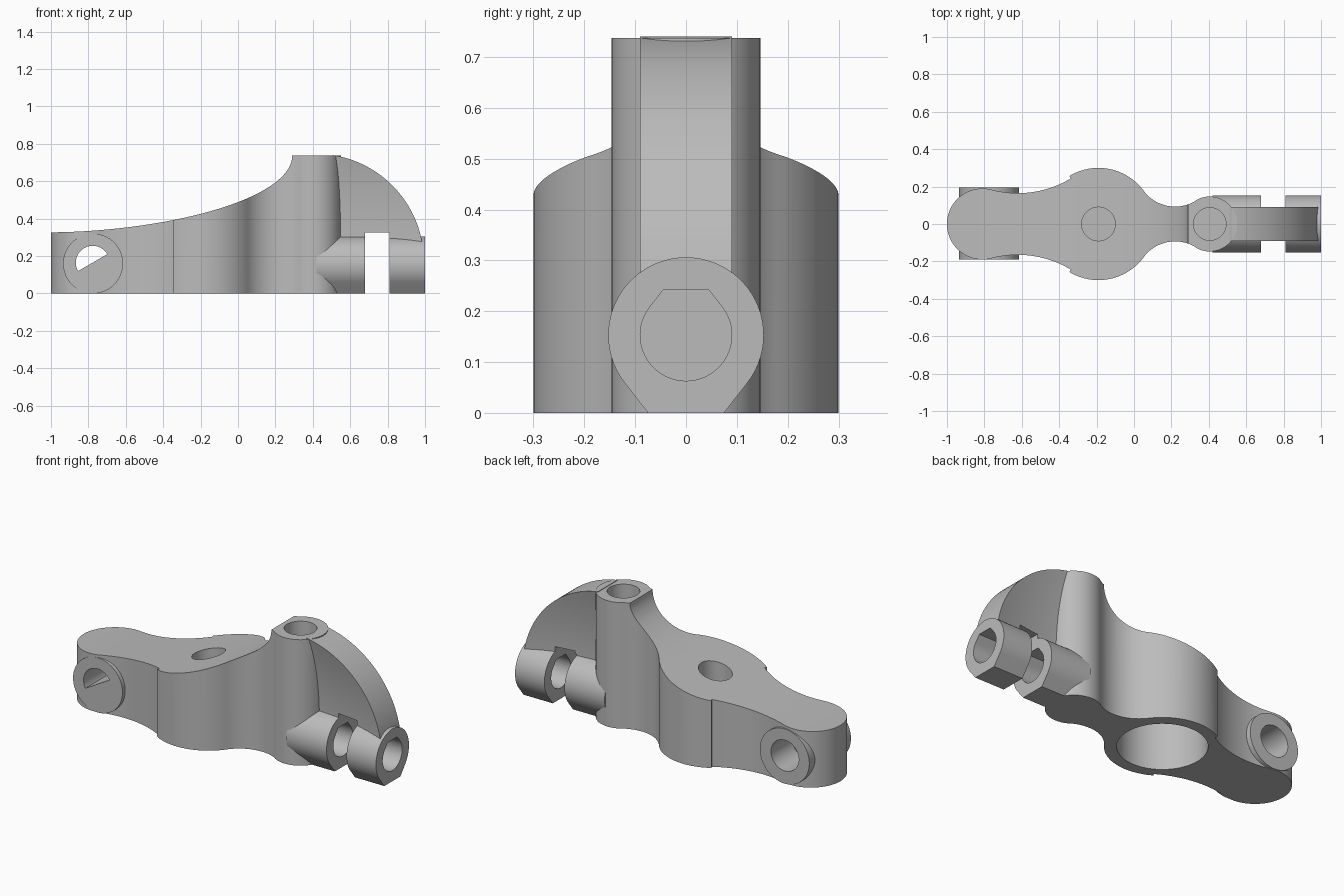
import bpy, bmesh
from math import sin, cos, tan, radians, pi
from mathutils import Vector

if "Cube" in bpy.data.objects:
    bpy.data.objects.remove(bpy.data.objects["Cube"])

grey = bpy.data.materials.new("light grey")
grey.use_nodes = True
grey.diffuse_color = (0.5, 0.5, 0.5, 1)
grey.node_tree.nodes["Principled BSDF"].inputs["Base Color"].default_value = (0.5, 0.5, 0.5, 1)


def make_object(name, bm):
    bmesh.ops.remove_doubles(bm, verts=bm.verts, dist=1e-5)
    bmesh.ops.recalc_face_normals(bm, faces=bm.faces)
    mesh = bpy.data.meshes.new(name)
    bm.to_mesh(mesh)
    bm.free()
    mesh.materials.append(grey)
    obj = bpy.data.objects.new(name, mesh)
    bpy.context.collection.objects.link(obj)
    return obj


def prism(name, points, axis, start, end):
    """Extrude a closed 2D outline along x, y or z."""
    place = {"x": lambda a, b: (start, a, b),
             "y": lambda a, b: (a, start, b),
             "z": lambda a, b: (a, b, start)}[axis]
    bm = bmesh.new()
    face = bm.faces.new([bm.verts.new(place(a, b)) for a, b in points])
    moved = bmesh.ops.extrude_face_region(bm, geom=[face])["geom"]
    shift = Vector([(end - start) * (axis == k) for k in "xyz"])
    bmesh.ops.translate(bm, vec=shift, verts=[v for v in moved if isinstance(v, bmesh.types.BMVert)])
    return make_object(name, bm)


def arc(cx, cy, r, a0, a1, n=24):
    angles = [radians(a0 + (a1 - a0) * i / n) for i in range(n + 1)]
    return [(cx + r * cos(a), cy + r * sin(a)) for a in angles]


def circle(cx, cy, r, n=64):
    return arc(cx, cy, r, 0, 360, n)[:-1]


def teardrop(cx, cy, r, side):
    """Circle whose top (side 1) or bottom (side -1) is squared off by tangents."""
    half = r * tan(radians(26))
    pts = arc(0, 0, r, 142, 398, 48) + [(half, r), (-half, r)]
    return [(cx + a, cy + side * b) for a, b in pts]


def cut(obj, *cutters):
    for c in cutters:
        c.hide_render = True
        c.hide_set(True)
        mod = obj.modifiers.new("cut " + c.name, "BOOLEAN")
        mod.operation = "DIFFERENCE"
        mod.solver = "EXACT"
        mod.object = c


# Arm: waisted outline made of tangent arcs
half = (arc(-0.81, 0, 0.19, 180, 75) + arc(-0.62, 0.71, 0.545, 255, 301.2)
        + arc(-0.19, 0, 0.3, 121.2, 36.4) + arc(0.22, 0.303, 0.21, 216.4, 301.4)
        + arc(0.405, 0, 0.147, 121.4, 0))
outline = half + [(x, -y) for x, y in reversed(half[1:-1])]
HEIGHT = 0.737
arm = prism("arm", outline, "z", 0, HEIGHT)

# Sweeping top of the arm
sweep = []
for i in range(49):
    u = sin(pi / 2 * i / 48)
    sweep.append((-1 + 1.29 * u, HEIGHT - 0.41 * max(0, 1 - u ** 1.8) ** 0.5))
sweep = [(-1.1, 0.327)] + sweep + [(0.29, 0.9), (-1.1, 0.9)]
sweep_cutter = prism("sweep_cutter", sweep, "y", -0.5, 0.5)

# Holes
pivot_recess = prism("pivot_recess_cutter", circle(-0.19, 0, 0.235), "z", -0.1, 0.28)
pivot_hole = prism("pivot_hole_cutter", circle(-0.19, 0, 0.09), "z", 0.32, 0.9)
post_hole = prism("post_hole_cutter", circle(0.405, 0, 0.087), "z", 0.34, 0.9)
boss_half_hole = prism("boss_half_hole_cutter", arc(-0.777, 0.165, 0.09, 30, 210, 32), "y", -0.3, 0.3)
boss_round_hole = prism("boss_round_hole_cutter", circle(-0.777, 0.165, 0.09), "y", 0, 0.3)
clamp_hole = prism("clamp_hole_cutter", teardrop(0, 0.153, 0.09, 1), "x", 0.5, 1.1)
gap = prism("gap_cutter", [(0.68, -0.1), (0.81, -0.1), (0.81, 0.325), (0.68, 0.325)], "y", -0.3, 0.3)
cut(arm, sweep_cutter, pivot_recess, pivot_hole, post_hole, boss_half_hole, boss_round_hole, clamp_hole)

# Cross boss near the arm's end
boss = prism("cross_boss", circle(-0.775, 0.16, 0.16), "y", -0.19, 0.195)
cut(boss, boss_half_hole, boss_round_hole)

# Split clamp tube
clamp = prism("clamp_tube", teardrop(0, 0.153, 0.153, -1), "x", 0.42, 1.0)
cut(clamp, clamp_hole, gap)

# Curved rib, dished so that it is thickest along its outer edge
rim = arc(0.417, 0.17, 0.577, 10.5, 81, 32)
corner = (0.5, 0.26)
STEPS = 12
bm = bmesh.new()
sides = {}
for side in (-1, 1):
    rows = []
    for x, z in rim:
        row = []
        for j in range(STEPS + 1):
            s = 0.02 + 0.98 * j / STEPS
            row.append(bm.verts.new((corner[0] + (x - corner[0]) * s, side * (0.03 + 0.06 * s * s),
                                     corner[1] + (z - corner[1]) * s)))
        rows.append(row)
    for r0, r1 in zip(rows, rows[1:]):
        for j in range(STEPS):
            bm.faces.new((r0[j], r0[j + 1], r1[j + 1], r1[j]))
    sides[side] = rows
a, b = sides[-1], sides[1]
for i in range(len(rim) - 1):
    for j in (0, STEPS):
        bm.faces.new((a[i][j], a[i + 1][j], b[i + 1][j], b[i][j]))
for i in (0, -1):
    for j in range(STEPS):
        bm.faces.new((a[i][j], a[i][j + 1], b[i][j + 1], b[i][j]))
rib = make_object("curved_rib", bm)
cut(rib, gap)

# Apply the cuts, then smooth the round surfaces
for obj in (arm, boss, clamp, rib):
    bpy.ops.object.select_all(action="DESELECT")
    obj.select_set(True)
    bpy.context.view_layer.objects.active = obj
    for mod in list(obj.modifiers):
        bpy.ops.object.modifier_apply(modifier=mod.name)
    bpy.ops.object.shade_smooth_by_angle(angle=radians(30))
for obj in [o for o in bpy.data.objects if o.name.endswith("_cutter")]:
    bpy.data.objects.remove(obj)
